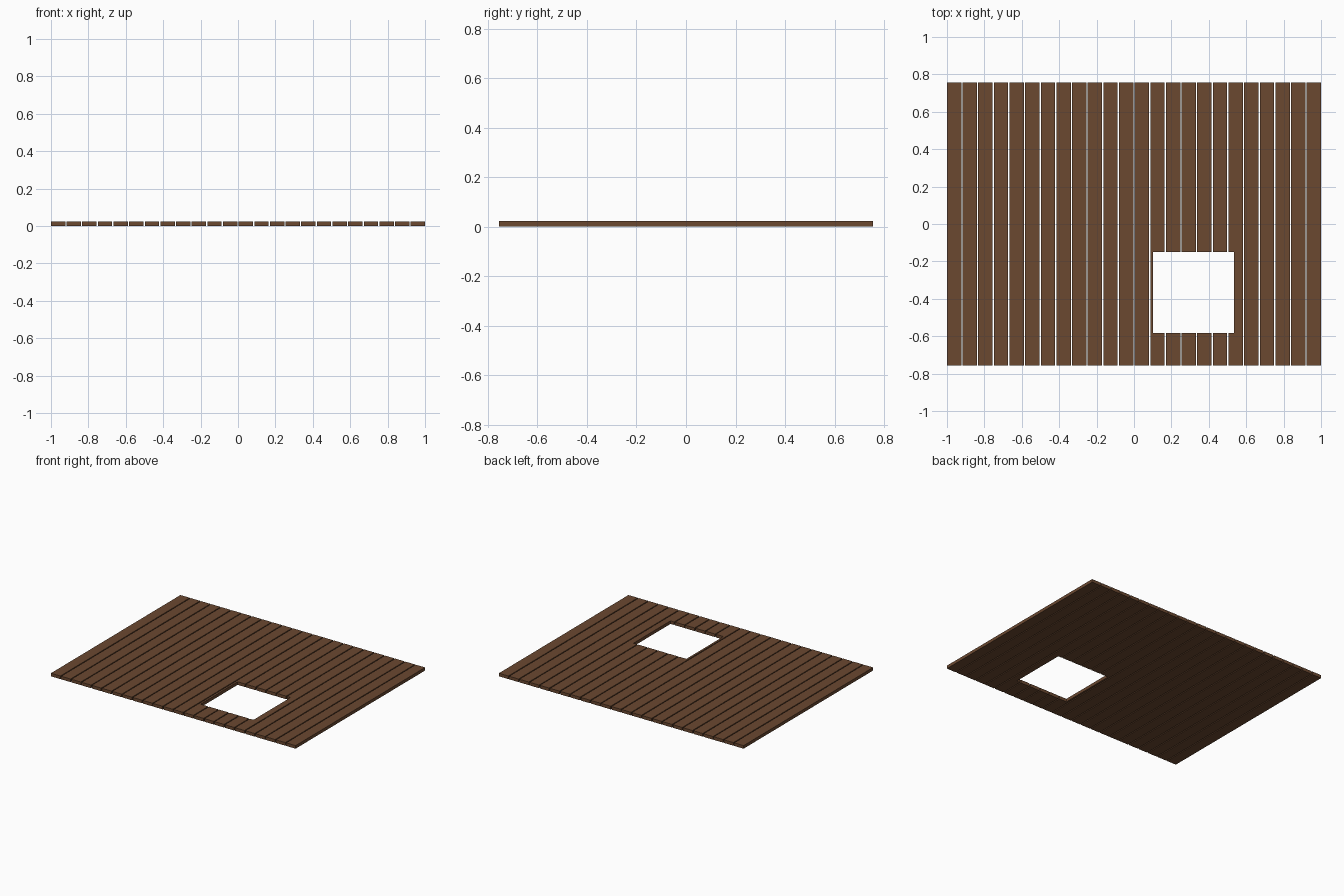
import bpy, bmesh

if "Cube" in bpy.data.objects:
    bpy.data.objects.remove(bpy.data.objects["Cube"])

COUNT, GAP = 24, 0.007
WIDTH = (2 - GAP * (COUNT - 1)) / COUNT
HALF_Y, THICK = 0.756, 0.023
HX0, HX1, HY0, HY1 = 0.102, 0.535, -0.583, -0.15   # hatch opening

wood = bpy.data.materials.new("brown_wood")
wood.diffuse_color = (0.145, 0.065, 0.03, 1)
wood.use_nodes = True
wood.node_tree.nodes["Principled BSDF"].inputs["Base Color"].default_value = wood.diffuse_color


def plank(name, outlines):
    """Extrude one or more flat outlines (counter-clockwise) into a plank."""
    bm = bmesh.new()
    for pts in outlines:
        low = [bm.verts.new((x, y, 0)) for x, y in pts]
        high = [bm.verts.new((x, y, THICK)) for x, y in pts]
        bm.faces.new(low[::-1])
        bm.faces.new(high)
        for i in range(len(pts)):
            j = (i + 1) % len(pts)
            bm.faces.new((low[i], low[j], high[j], high[i]))
    mesh = bpy.data.meshes.new(name)
    bm.to_mesh(mesh)
    bm.free()
    mesh.materials.append(wood)
    bpy.context.collection.objects.link(bpy.data.objects.new(name, mesh))


def rect(x0, x1, y0, y1):
    return [(x0, y0), (x1, y0), (x1, y1), (x0, y1)]


# deck planks, cut where they meet the opening
for i in range(COUNT):
    a = -1 + i * (WIDTH + GAP)
    b = a + WIDTH
    if b <= HX0 or a >= HX1:            # full plank
        shapes = [rect(a, b, -HALF_Y, HALF_Y)]
    elif a < HX0:                       # notched on its right edge
        shapes = [[(a, -HALF_Y), (b, -HALF_Y), (b, HY0), (HX0, HY0),
                   (HX0, HY1), (b, HY1), (b, HALF_Y), (a, HALF_Y)]]
    elif b > HX1:                       # notched on its left edge
        shapes = [[(a, -HALF_Y), (b, -HALF_Y), (b, HALF_Y), (a, HALF_Y),
                   (a, HY1), (HX1, HY1), (HX1, HY0), (a, HY0)]]
    else:                               # split in two by the opening
        shapes = [rect(a, b, -HALF_Y, HY0), rect(a, b, HY1, HALF_Y)]
    plank(f"deck_plank_{i + 1:02d}", shapes)
